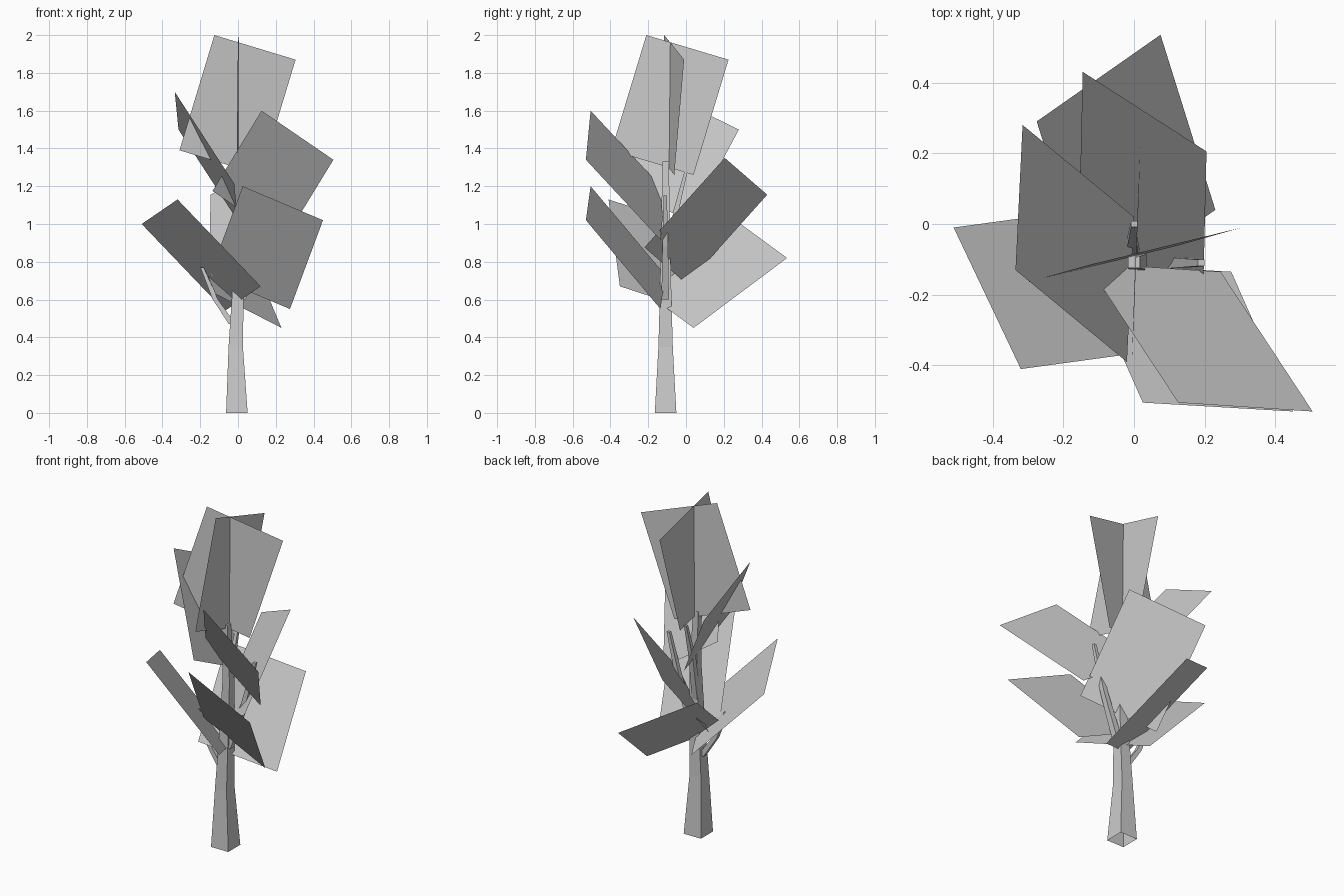
import bpy
from mathutils import Vector


def make_object(name, verts, faces):
    mesh = bpy.data.meshes.new(name)
    mesh.from_pydata([tuple(v) for v in verts], [], faces)
    mesh.update()
    obj = bpy.data.objects.new(name, mesh)
    bpy.context.collection.objects.link(obj)
    return obj


def square_tube(name, rings):
    """Four-sided tapered tube through (x, y, z, half_width) rings, open at the bottom."""
    verts, faces = [], []
    for x, y, z, r in rings:
        verts += [(x + sx * r, y + sy * r, z)
                  for sx, sy in ((-1, -1), (1, -1), (1, 1), (-1, 1))]
    for i in range(len(rings) - 1):
        for j in range(4):
            k = (j + 1) % 4
            faces.append((4 * i + j, 4 * i + k, 4 * i + 4 + k, 4 * i + 4 + j))
    n = len(verts)
    faces.append((n - 4, n - 3, n - 2, n - 1))
    return make_object(name, verts, faces)


def leaf_card(name, a, b, c):
    """Flat rectangle from three corners in order."""
    a, b, c = Vector(a), Vector(b), Vector(c)
    return make_object(name, [a, b, c, a + c - b], [(0, 1, 2, 3)])


# Trunk, flared at the base and thin at the top
square_tube("trunk", [(-0.006, -0.108, 0, 0.057), (-0.012, -0.108, 0.35, 0.038),
                      (0.0, -0.108, 0.65, 0.03), (0.012, -0.108, 1.0, 0.023),
                      (0.0, -0.108, 1.33, 0.017)])

# Branches
square_tube("branch_back", [(0.0, -0.1, 0.8, 0.018), (-0.005, -0.05, 1.08, 0.014),
                            (0.0, 0.0, 1.28, 0.008)])
square_tube("branch_right", [(0.02, -0.11, 0.6, 0.02), (0.12, -0.11, 0.88, 0.015),
                             (0.19, -0.11, 1.15, 0.009)])
square_tube("branch_left", [(-0.03, -0.11, 0.47, 0.018), (-0.12, -0.11, 0.6, 0.014),
                            (-0.19, -0.11, 0.77, 0.009)])

# Crossed upright foliage cards at the top
leaf_card("leaf_top_wide", (-0.125, -0.115, 2.0), (0.305, -0.01, 1.87), (0.12, -0.062, 1.26))
leaf_card("leaf_top_deep", (0.0, -0.21, 2.0), (0.018, 0.225, 1.87), (0.012, 0.04, 1.26))

# Foliage cards leaning outwards around the trunk
leaf_card("leaf_left_upper", (-0.335, -0.13, 1.7), (-0.315, 0.28, 1.5), (0.0, 0.02, 1.014))
leaf_card("leaf_front_upper", (0.125, -0.505, 1.6), (0.505, -0.53, 1.34), (0.245, -0.135, 0.915))
leaf_card("leaf_front_lower", (0.025, -0.505, 1.2), (0.45, -0.53, 1.02), (0.275, -0.135, 0.55))
leaf_card("leaf_left_lower", (-0.51, -0.01, 1.0), (-0.32, -0.41, 1.13), (0.12, -0.35, 0.67))
leaf_card("leaf_back_lower", (-0.275, 0.29, 1.0), (0.075, 0.535, 0.82), (0.23, 0.04, 0.45))
leaf_card("leaf_back_upper", (-0.145, 0.43, 1.155), (0.205, 0.205, 1.35), (0.195, -0.22, 0.876))
